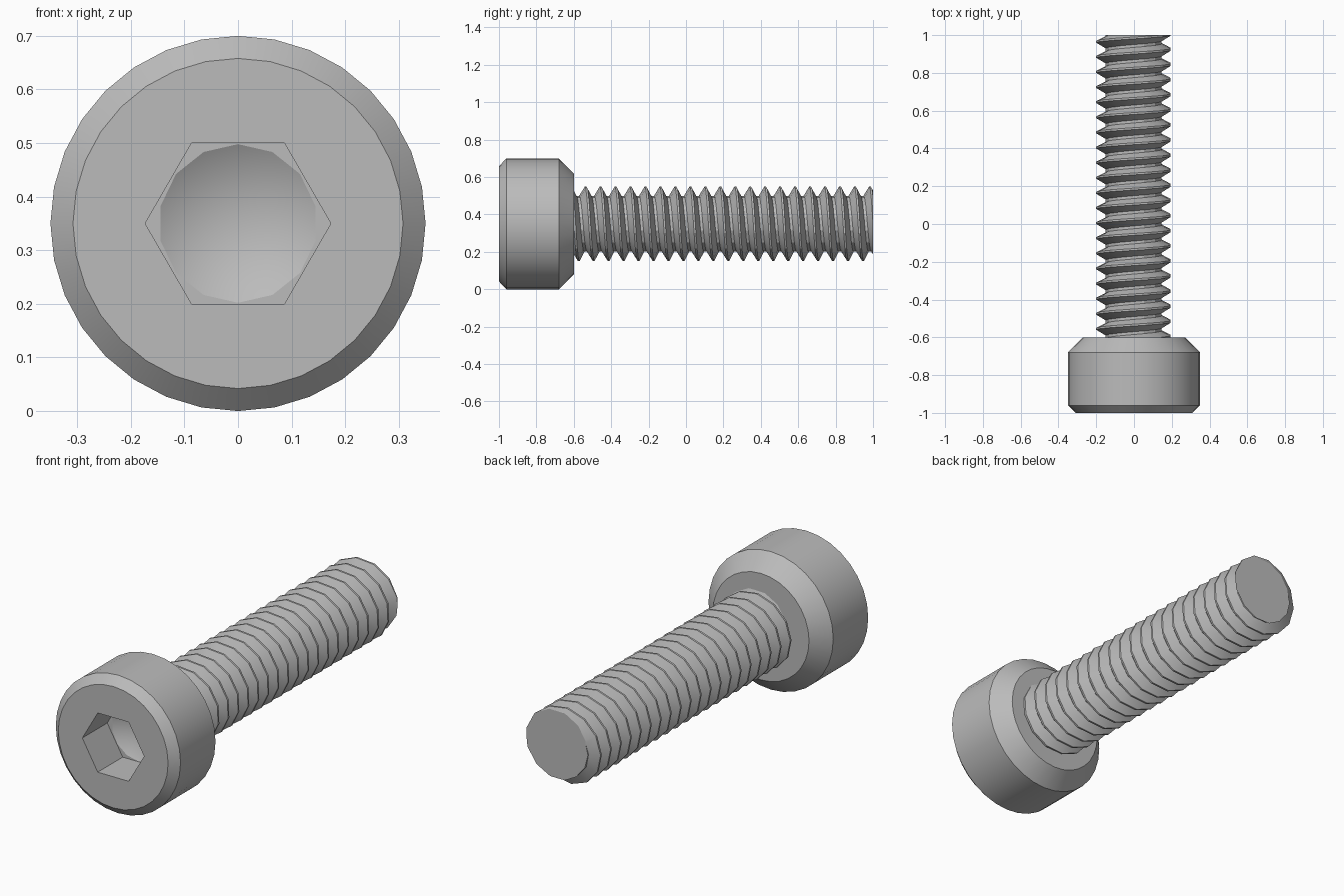
import bpy, bmesh
from math import sin, cos, pi, radians

AXIS_Z = 0.35        # height of the screw axis
PITCH = 0.08

default = bpy.data.objects.get("Cube")
if default:
    bpy.data.objects.remove(default, do_unlink=True)

steel = bpy.data.materials.new("steel grey")
steel.use_nodes = True
steel.diffuse_color = (0.5, 0.5, 0.5, 1)
steel.node_tree.nodes["Principled BSDF"].inputs["Base Color"].default_value = (0.5, 0.5, 0.5, 1)


def polar(r, a, y):
    return (r * sin(a), y, AXIS_Z + r * cos(a))


def ring(bm, r, y, n, start=0.0):
    return [bm.verts.new(polar(r, start + 2 * pi * i / n, y)) for i in range(n)]


def bridge(bm, a, b):
    n = len(a)
    for i in range(n):
        j = (i + 1) % n
        bm.faces.new((a[i], a[j], b[j], b[i]))


def loop_edges(bm, loop):
    edges = []
    for i, v in enumerate(loop):
        w = loop[(i + 1) % len(loop)]
        edges.append(bm.edges.get((v, w)) or bm.edges.new((v, w)))
    return edges


def annulus(bm, outer, inner):
    """Flat face between two loops with different side counts."""
    bmesh.ops.triangle_fill(bm, use_beauty=True, use_dissolve=False, normal=(0, -1, 0),
                            edges=loop_edges(bm, outer) + loop_edges(bm, inner))


def finish(bm, name):
    bmesh.ops.recalc_face_normals(bm, faces=bm.faces)
    mesh = bpy.data.meshes.new(name)
    bm.to_mesh(mesh)
    bm.free()
    mesh.materials.append(steel)
    obj = bpy.data.objects.new(name, mesh)
    bpy.context.collection.objects.link(obj)
    bpy.ops.object.select_all(action='DESELECT')
    obj.select_set(True)
    bpy.context.view_layer.objects.active = obj
    bpy.ops.object.shade_smooth_by_angle(angle=radians(25))


# Head: chamfered cylinder with a hexagonal socket and a drilled cone at its floor
bm = bmesh.new()
sections = [(0.308, -1.0), (0.35, -0.96), (0.35, -0.68), (0.27, -0.6)]
rings = [ring(bm, r, y, 32) for r, y in sections]
for a, b in zip(rings, rings[1:]):
    bridge(bm, a, b)
bm.faces.new(rings[-1])
hex_r = 0.15 / cos(pi / 6)
mouth = ring(bm, hex_r, -1.0, 6, pi / 6)
floor = ring(bm, hex_r, -0.8, 6, pi / 6)
drill = ring(bm, 0.148, -0.8, 14)
annulus(bm, rings[0], mouth)
bridge(bm, mouth, floor)
annulus(bm, floor, drill)
tip = bm.verts.new(polar(0, 0, -0.715))
for i, v in enumerate(drill):
    bm.faces.new((v, drill[(i + 1) % len(drill)], tip))
finish(bm, "socket_head")

# Threaded shank: right-handed helical sweep of one thread tooth, trimmed at both ends
bm = bmesh.new()
STEPS = 13
TURNS = 24
tooth = [(-0.035, 0.15), (-0.005, 0.2), (0.005, 0.2), (0.035 - 0.005, 0.15)]
start = -0.535 - 2 * PITCH
rows = []
for k in range(STEPS * TURNS + 1):
    a = -pi / 2 + 2 * pi * k / STEPS
    y = start + PITCH * a / (2 * pi)
    rows.append([bm.verts.new(polar(r, a, y + dy)) for dy, r in tooth])
for k in range(STEPS * TURNS):
    p, q = rows[k], rows[k + 1]
    for i in range(3):
        bm.faces.new((p[i], p[i + 1], q[i + 1], q[i]))
    if k + STEPS + 1 < len(rows):       # root strip to the next turn
        s, t = rows[k + STEPS], rows[k + STEPS + 1]
        bm.faces.new((p[3], s[0], t[0], q[3]))
for y, side in ((-0.61, -1), (1.0, 1)):
    cut = bmesh.ops.bisect_plane(bm, geom=bm.verts[:] + bm.edges[:] + bm.faces[:], dist=1e-6,
                                 plane_co=(0, y, 0), plane_no=(0, side, 0), clear_outer=True)
    edges = [e for e in cut["geom_cut"] if isinstance(e, bmesh.types.BMEdge)]
    bmesh.ops.edgeloop_fill(bm, edges=edges)
finish(bm, "threaded_shank")
